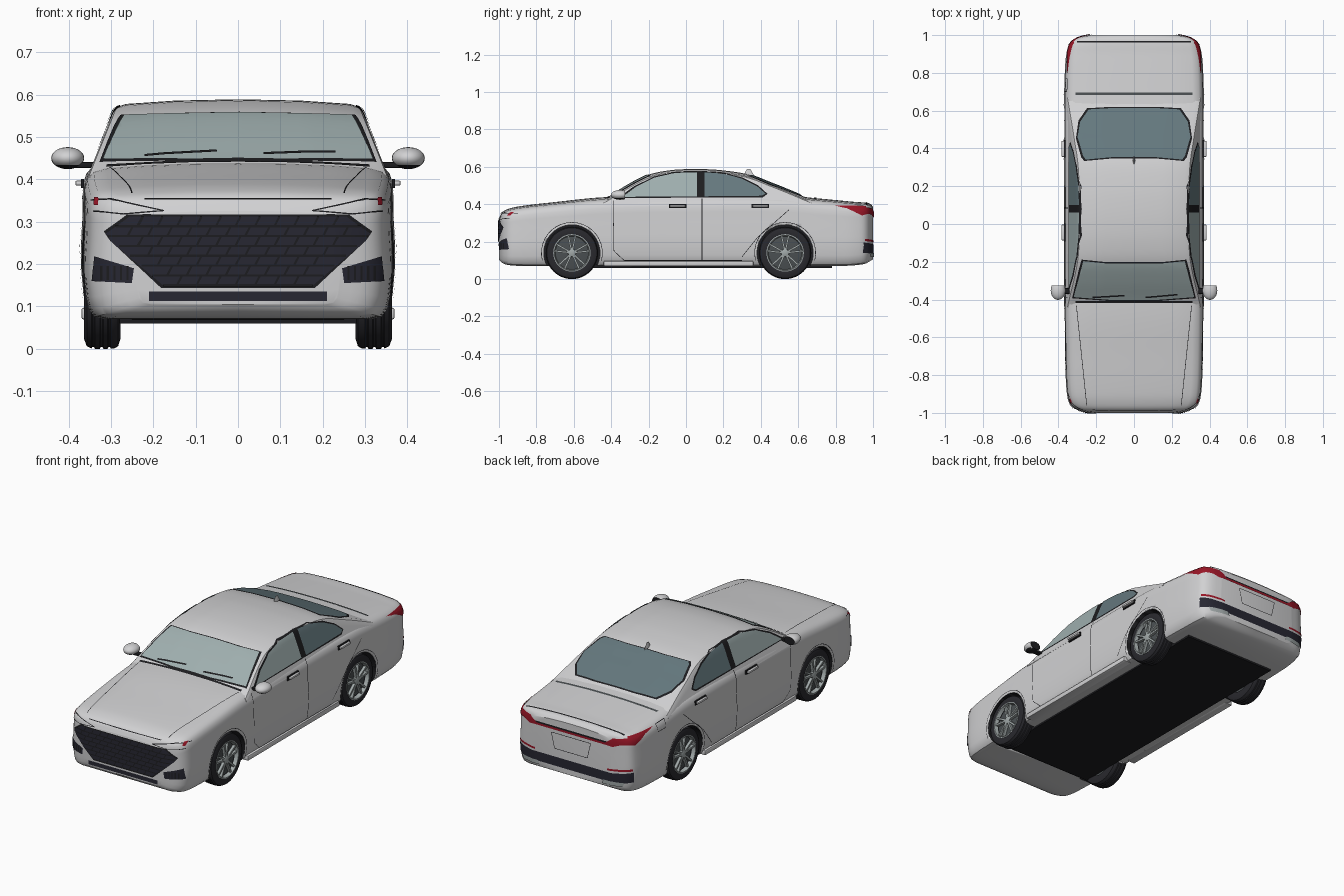
import bpy, bmesh, math
from mathutils import Vector, Matrix
from mathutils.bvhtree import BVHTree

if "Cube" in bpy.data.objects:
    bpy.data.objects.remove(bpy.data.objects["Cube"])


def material(name, *rgb):
    m = bpy.data.materials.new(name)
    m.diffuse_color = (*rgb, 1)
    m.use_nodes = True
    m.node_tree.nodes["Principled BSDF"].inputs["Base Color"].default_value = m.diffuse_color
    return m


PAINT = material("silver paint", .64, .64, .65)
BLACK = material("black trim", .012, .012, .014)
TYRE = material("tyre rubber", .022, .022, .027)
GRILLE = material("grille navy", .02, .02, .032)
GLASS = material("front glass", .35, .43, .43)
TINT = material("tinted glass", .13, .19, .21)
RED = material("lamp red", .32, .008, .02)
METAL = material("wheel metal", .36, .40, .40)
DISH = material("wheel dish", .07, .08, .085)


def finish(name, bm, mat, angle=35):
    me = bpy.data.meshes.new(name)
    bm.to_mesh(me)
    bm.free()
    ob = bpy.data.objects.new(name, me)
    bpy.context.collection.objects.link(ob)
    me.materials.append(mat)
    bpy.ops.object.select_all(action='DESELECT')
    ob.select_set(True)
    bpy.context.view_layer.objects.active = ob
    bpy.ops.object.shade_smooth_by_angle(angle=math.radians(angle))
    return ob


def curve(keys, t):
    """Smooth value through (position, value) keys."""
    n = len(keys) - 1
    i = max(0, min(n - 1, sum(k[0] <= t for k in keys) - 1))

    def slope(j):
        a, b = keys[max(0, j - 1)], keys[min(n, j + 1)]
        return (b[1] - a[1]) / (b[0] - a[0])
    (a, p), (b, q) = keys[i], keys[i + 1]
    d = b - a
    u = (t - a) / d
    return ((2*u**3 - 3*u*u + 1) * p + (u**3 - 2*u*u + u) * d * slope(i)
            + (3*u*u - 2*u**3) * q + (u**3 - u*u) * d * slope(i + 1))


def loft(name, stations, section, mat):
    bm = bmesh.new()
    rings = []
    for y in stations:
        half = section(y)
        full = half + [(-x, z) for x, z in half[-2:0:-1]]
        rings.append([bm.verts.new((x, y, z)) for x, z in full])
    n = len(rings[0])
    for a, b in zip(rings, rings[1:]):
        for i in range(n):
            bm.faces.new((a[i], a[(i+1) % n], b[(i+1) % n], b[i]))
    bm.faces.new(rings[0])
    bm.faces.new(rings[-1])
    bmesh.ops.recalc_face_normals(bm, faces=bm.faces)
    return finish(name, bm, mat)


def lathe(name, prof, cy, cz, side, mat, seg=40):
    bm = bmesh.new()
    vs = [bm.verts.new((side * x, cy, cz + r)) for x, r in prof]
    es = [bm.edges.new(p) for p in zip(vs, vs[1:])]
    bmesh.ops.spin(bm, geom=vs + es, cent=(0, cy, cz), axis=(1, 0, 0), angle=math.tau, steps=seg)
    bmesh.ops.remove_doubles(bm, verts=bm.verts, dist=1e-5)
    bmesh.ops.recalc_face_normals(bm, faces=bm.faces)
    return finish(name, bm, mat)


def box(name, c, size, mat, bevel=0.0):
    bm = bmesh.new()
    bmesh.ops.create_cube(bm, size=1, matrix=Matrix.Translation(c) @ Matrix.Diagonal((*size, 1)))
    if bevel:
        bmesh.ops.bevel(bm, geom=bm.edges[:], offset=bevel, segments=2, profile=.5, affect='EDGES')
    return finish(name, bm, mat)


# Main body shell, lofted nose to tail
WIDTH = [(-1, .24), (-.985, .298), (-.96, .334), (-.92, .352), (-.8, .362), (-.5, .368), (0, .368),
         (.6, .371), (.85, .364), (.93, .352), (.965, .334), (.987, .295), (1, .24)]
TOP = [(-1, .325), (-.985, .355), (-.96, .372), (-.9, .388), (-.7, .412), (-.45, .437), (0, .45),
       (.5, .45), (.7, .432), (.9, .413), (.98, .405), (1, .388)]
BOTTOM = [(-1, .105), (-.985, .088), (-.95, .075), (-.85, .07), (.8, .07), (.95, .08), (1, .105)]
SHAPE = [(0, 0), (.85, 0), (.93, .02), (.967, .07), (.985, .16), (.998, .3), (1, .45), (.99, .62), (.988, .76),
         (.985, .84), (.965, .9), (.925, .945), (.84, .968), (.6, .985), (.3, .997), (0, 1)]


def body_section(y):
    w, t, b = curve(WIDTH, y), curve(TOP, y), curve(BOTTOM, y)
    return [(u * w, b + v * (t - b)) for u, v in SHAPE]


body = loft("body_shell", [math.sin(math.pi / 80 * i) for i in range(-40, 41)], body_section, PAINT)

# Cabin with roof and pillars
ROOF = [(-.44, .425), (-.4, .447), (-.3, .508), (-.2, .558), (-.1, .58), (0, .588), (.1, .588), (.2, .581),
        (.33, .56), (.45, .515), (.55, .475), (.64, .437), (.67, .425)]


def cabin_section(y):
    h = curve(ROOF, y)
    e = h - .03
    side = [(.35 - .4 * (z - .42), z) for z in (.39 + (e - .39) * i / 4 for i in range(5))]
    x = side[-1][0]
    return [(0, .39)] + side + [(x - .008, h - .018), (x - .03, h - .011), (x * .5, h - .003), (0, h)]


cabin = loft("cabin", [-.44 + 1.11 * i / 44 for i in range(45)], cabin_section, PAINT)
SURF = []
for o in (body, cabin):
    b = bmesh.new()
    b.from_mesh(o.data)
    SURF.append(BVHTree.FromBMesh(b))

# Wheel wells
AXLES, HUB_Z = (-.61, .53), .14
for y in AXLES:
    for s in (1, -1):
        cut = lathe("well_cutter", [(.25, 0), (.25, .15), (.5, .15), (.5, 0)], y, HUB_Z, s, BLACK, 48)
        cut.hide_render = True
        mod = body.modifiers.new("well", 'BOOLEAN')
        mod.operation, mod.object, mod.solver = 'DIFFERENCE', cut, 'EXACT'
        bpy.context.view_layer.objects.active = body
        bpy.ops.object.modifier_apply(modifier=mod.name)
        bpy.data.objects.remove(cut)
body.data.materials.clear()
for m in (PAINT, BLACK):
    body.data.materials.append(m)
for p in body.data.polygons:
    inside = all(min(math.hypot(v.y - a, v.z - HUB_Z) for a in AXLES) < .152
                 for v in (body.data.vertices[i].co for i in p.vertices))
    p.material_index = int(inside)


def decal(name, polys, view, mat, sides=(1, -1), off=.003, step=.015):
    """Drape flat outlines onto the shell as thin plates."""
    out = bmesh.new()
    for m in sides:
        for poly in polys:
            bm = bmesh.new()
            bm.faces.new([bm.verts.new((a, b, 0)) for a, b in poly])
            bmesh.ops.triangulate(bm, faces=bm.faces[:])
            for k in (0, 1):
                lo, hi = min(p[k] for p in poly), max(p[k] for p in poly)
                no = Vector((1 - k, k, 0))
                for i in range(1, math.ceil((hi - lo) / step)):
                    bmesh.ops.bisect_plane(bm, geom=bm.verts[:] + bm.edges[:] + bm.faces[:],
                                           plane_co=no * (lo + i * step), plane_no=no)
            new = {}
            for v in bm.verts:
                a, b = v.co.x, v.co.y
                o, d = {'side': ((m*2, a, b), (-m, 0, 0)), 'front': ((m*a, -3, b), (0, 1, 0)),
                        'back': ((m*a, 3, b), (0, -1, 0)), 'top': ((m*a, b, 3), (0, 0, -1))}[view]
                d = Vector(d)
                hits = [h for h in (t.ray_cast(Vector(o), d) for t in SURF) if h[0]]
                if hits:
                    h = min(hits, key=lambda q: q[3])
                    nrm = h[1] if h[1].dot(d) < 0 else -h[1]
                    new[v] = out.verts.new(h[0] + nrm * off)
            for f in bm.faces:
                if all(v in new for v in f.verts):
                    g = out.faces.new([new[v] for v in f.verts])
                    g.normal_update()
                    if g.normal.dot(d) > 0:
                        g.normal_flip()
            bm.free()
    return finish(name, [out][0], mat)


def strip(pts, w=.004):
    quads = []
    for p, q in zip(pts, pts[1:]):
        p, q = Vector(p), Vector(q)
        n = Vector((p.y - q.y, q.x - p.x)).normalized() * w / 2
        quads.append([tuple(v) for v in (p - n, q - n, q + n, p + n)])
    return quads


def mirrored(pts):
    return pts + [(-x, z) for x, z in reversed(pts)]


def grow(pts, k, d):
    cx, cy = (sum(p[i] for p in pts) / len(pts) for i in (0, 1))
    return [(x + (d if x > cx else -d), y + (k if y > cy else -k)) for x, y in pts]


# Glass with black surrounds
screen = mirrored([(.12, -.4), (.318, -.385), (.283, -.25), (.268, -.195), (.15, -.207)])
rear = mirrored([(.12, .612), (.24, .605), (.285, .54), (.298, .46), (.27, .36), (.255, .34), (.12, .352)])
for nm, g, mat in (("windscreen", screen, GLASS), ("rear_window", rear, TINT)):
    decal(nm + "_surround", [grow(g, .007, .009)], 'top', BLACK, (1,), .002)
    decal(nm, [g], 'top', mat, (1,), .0045)
front_win = [(-.34, .438), (-.27, .49), (-.17, .54), (-.06, .565), (.06, .569), (.06, .441)]
rear_win = [(.1, .441), (.1, .569), (.2, .561), (.3, .535), (.38, .495), (.425, .455), (.405, .444)]
decal("side_window_surround", [[(-.365, .433), (-.275, .497), (-.17, .547), (-.06, .571), (.08, .574), (.2, .567),
      (.305, .541), (.386, .5), (.436, .455), (.41, .436)]], 'side', BLACK, off=.002)
decal("front_door_glass", [front_win], 'side', GLASS, off=.0045)
decal("rear_door_glass", [rear_win], 'side', TINT, off=.0045)
decal("wipers", strip([(-.22, -.385), (-.05, -.375)], .008) + strip([(.06, -.385), (.23, -.37)], .008),
      'top', BLACK, (1,), .008)

# Grille with staggered slanted mesh
hexa = mirrored([(.175, .148), (.295, .25), (.31, .272), (.255, .312)])
decal("grille_frame", [grow(hexa, .005, .006)], 'front', BLACK, (1,), .002, .012)
decal("grille", [hexa], 'front', GRILLE, (1,), .004, .012)
bars = []
for r in range(7):
    z0 = .15 + r * .0232
    wide = lambda z: .175 + (z - .148) * 1.1 if z < .27 else .31 - (z - .272) * 1.35
    bars += strip([(-wide(z0), z0), (wide(z0), z0)], .005)
    for i in range(-7, 8):
        x = i * .046 + (r % 2) * .023
        if abs(x) + .012 < min(wide(z0), wide(z0 + .0232)):
            bars += strip([(x - .006, z0), (x + .006, z0 + .0232)], .005)
decal("grille_mesh", bars, 'front', BLACK, (1,), .006, .012)

# Nose details
decal("side_vents", [[(.245, .19), (.337, .218), (.343, .16), (.25, .155)]], 'front', GRILLE, step=.01)
decal("vent_fins", sum((strip([(x, .162), (x, .195)], .005) for x in (.26, .275, .29, .305, .32)), []),
      'front', BLACK, off=.005)
decal("lower_intake", [mirrored([(.21, .113), (.21, .135)])], 'front', GRILLE, (1,))
decal("headlamp_outline", strip([(.175, .325), (.3, .352), (.345, .35)], .003)
      + strip([(.175, .325), (.27, .318), (.34, .325)], .003), 'front', BLACK)
decal("headlamp_markers", [[(.328, .338), (.338, .338), (.338, .356), (.328, .356)]], 'front', RED, step=.005)
decal("bonnet_seams", strip([(.305, -.43), (.25, -.96)], .003), 'top', BLACK)
decal("bonnet_front_seam", strip([(-.22, .352), (.22, .352)], .003), 'front', BLACK, (1,))
decal("cowl", strip([(-.31, -.413), (.31, -.413)], .012), 'top', BLACK, (1,))

# Door seams, arch lines and filler flap
arches = []
for y in AXLES:
    arches += strip([(y + .163 * math.cos(a), HUB_Z + .163 * math.sin(a))
                     for a in (math.pi * (i / 20 * 1.16 - .08) for i in range(21))], .003)
decal("side_seams", strip([(.085, .1), (.085, .43)]) + strip([(-.39, .42), (-.385, .15), (-.33, .1), (.3, .1)], .003)
      + strip([(.3, .12), (.38, .22), (.55, .37)], .003) + arches, 'side', BLACK)
decal("filler_flap", strip([(.7, .4), (.705, .355), (.765, .355), (.77, .395), (.7, .4)], .003), 'side', BLACK, (-1,))

# Tail lamps, light bar and rear bumper
decal("tail_lamp_sides", [[(.79, .392), (.96, .39), (.975, .35), (.94, .34), (.86, .378)]], 'side', RED, step=.01)
decal("tail_lamps", [[(.2, .338), (.25, .33), (.29, .345), (.345, .35), (.345, .384), (.25, .375)]],
      'back', RED, off=.004, step=.01)
decal("light_bar_shadow", [mirrored([(.24, .333), (.24, .352)])], 'back', BLACK, (1,), .002)
decal("light_bar", [mirrored([(.25, .333), (.25, .344)])], 'back', RED, (1,), .004)
decal("boot_edge", strip([(-.3, .965), (.3, .965)], .008), 'top', BLACK, (1,))
decal("boot_seam", strip([(-.31, .69), (.31, .69)], .014), 'top', DISH, (1,))
decal("plate_recess", strip([(-.12, .315), (.12, .315), (.1, .23), (-.1, .23), (-.12, .315)], .003), 'back', BLACK, (1,))
decal("rear_bumper", [mirrored([(.26, .135), (.343, .14), (.345, .195), (.25, .185)])], 'back', GRILLE, (1,))
decal("reflectors", [[(.22, .205), (.342, .215), (.342, .203), (.22, .195)]], 'back', RED, step=.01)
decal("exhaust_tips", [[(.19, .118), (.3, .118), (.31, .14), (.2, .14)]], 'back', METAL, off=.006)

# Underbody, sills, fin
box("underbody", (0, .03, .07), (.56, 1.5, .02), BLACK)
for s in (1, -1):
    box("sill", (s * .345, -.04, .083), (.05, .8, .028), PAINT, .006)
    # Door handles and mirrors
    for y in (-.045, .398):
        box("handle_shadow", (s * .367, y, .39), (.008, .094, .022), BLACK)
        box("door_handle", (s * .374, y, .391), (.02, .084, .012), PAINT, .004)
    box("mirror_arm", (s * .36, -.355, .434), (.06, .03, .014), BLACK, .004)
    bm = bmesh.new()
    bmesh.ops.create_uvsphere(bm, u_segments=24, v_segments=14, radius=1,
                              matrix=Matrix.Translation((s * .402, -.352, .45)) @ Matrix.Diagonal((.039, .05, .026, 1)))
    bmesh.ops.bisect_plane(bm, geom=bm.verts[:] + bm.edges[:] + bm.faces[:], plane_co=(0, -.325, 0),
                           plane_no=(0, 1, 0), clear_outer=True)
    bmesh.ops.holes_fill(bm, edges=bm.edges[:])
    cap = finish("mirror", bm, PAINT)
    cap.data.materials.append(BLACK)
    for p in cap.data.polygons:
        p.material_index = int(p.normal.y > .95 or p.center.z < .432)
bm = bmesh.new()
bmesh.ops.create_cone(bm, segments=4, radius1=.5, radius2=.15, depth=1, cap_ends=True,
                      matrix=Matrix.Translation((0, .335, .57)) @ Matrix.Diagonal((.016, .06, .035, 1)))
finish("roof_fin", bm, PAINT)

# Wheels
TREAD = [(.28, .09), (.277, .115), (.283, .134), (.292, .139), (.3, .14), (.302, .136), (.306, .136), (.308, .14),
         (.318, .14), (.32, .136), (.324, .136), (.326, .14), (.338, .14), (.34, .136), (.344, .136),
         (.346, .139), (.357, .134), (.364, .115), (.361, .098), (.34, .09), (.28, .09)]
for y in AXLES:
    for s in (1, -1):
        lathe("tyre", TREAD, y, HUB_Z, s, TYRE, 48)
        lathe("rim_dish", [(.285, 0), (.285, .092), (.34, .092), (.343, .08), (.343, 0)], y, HUB_Z, s, DISH)
        lathe("rim_lip", [(.34, .1), (.363, .1), (.364, .094), (.345, .089), (.34, .1)], y, HUB_Z, s, METAL)
        lathe("hub_cap", [(.34, .022), (.358, .02), (.361, .012), (.361, 0)], y, HUB_Z, s, METAL, 20)
        bm = bmesh.new()
        for i in range(5):
            for d in (-.2, .2):
                bmesh.ops.create_cube(bm, size=1, matrix=Matrix.Translation((s * .35, y, HUB_Z))
                                      @ Matrix.Rotation(math.tau * i / 5 + d, 4, 'X')
                                      @ Matrix.Translation((0, 0, .054)) @ Matrix.Diagonal((.016, .01, .08, 1)))
        finish("spokes", bm, METAL)
